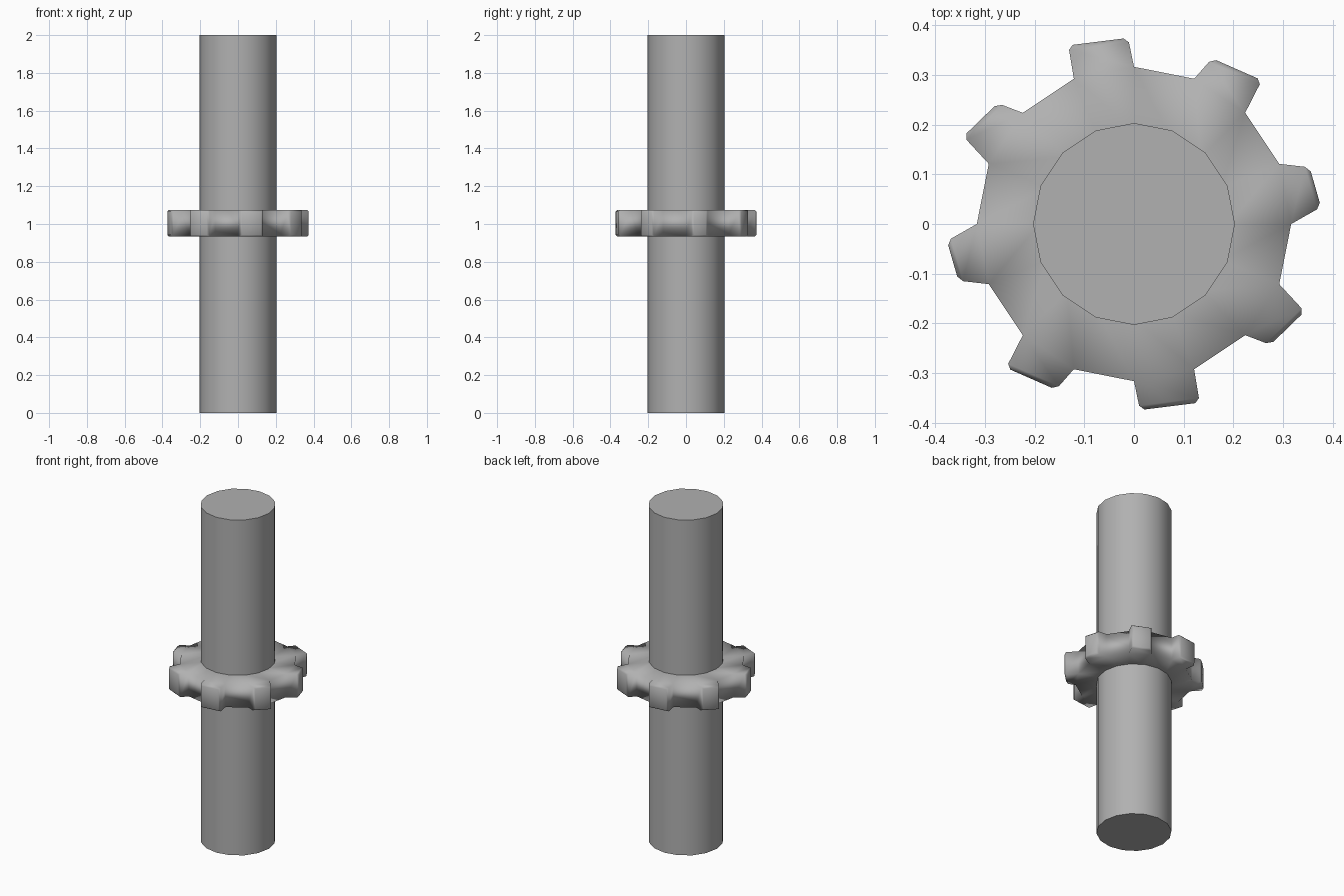
import bpy, bmesh, math

if "Cube" in bpy.data.objects:
    bpy.data.objects.remove(bpy.data.objects["Cube"])

# Darker grey shared by both parts
grey = bpy.data.materials.new("dark_grey")
grey.diffuse_color = (0.44, 0.44, 0.44, 1)
grey.use_nodes = True
grey.node_tree.nodes["Principled BSDF"].inputs["Base Color"].default_value = grey.diffuse_color

# Shaft: 16-sided rod
bpy.ops.mesh.primitive_cylinder_add(vertices=16, radius=0.203, depth=2, location=(0, 0, 1))
shaft = bpy.context.object
shaft.name = "shaft"
shaft.data.materials.append(grey)
bpy.ops.object.shade_smooth_by_angle(angle=math.radians(40))

# Gear: 16 sectors, every other one carries a slightly irregular tooth
Z0, Z1 = 0.934, 1.074
R_IN, R_ROOT = 0.19, 0.316
tips = [((0.376, 0.034), (0.353, 0.114)),
        ((0.257, 0.289), (0.157, 0.333)),
        ((-0.012, 0.374), (-0.132, 0.359)),
        ((-0.274, 0.243), (-0.343, 0.176))]
tips += [tuple((-x, -y) for x, y in t) for t in tips]   # opposite half

bm = bmesh.new()


def pair(x, y):
    """Bottom and top vertex at one plan position."""
    return bm.verts.new((x, y, Z0)), bm.verts.new((x, y, Z1))


def ring(r):
    return [pair(r * math.cos(i * math.pi / 8), r * math.sin(i * math.pi / 8)) for i in range(16)]


def wall(a, b):
    bm.faces.new((a[0], b[0], b[1], a[1]))


def caps(a, b, c, d):
    bm.faces.new((a[1], b[1], c[1], d[1]))
    bm.faces.new((d[0], c[0], b[0], a[0]))


inner, root = ring(R_IN), ring(R_ROOT)
bevel_edges = []
for i in range(16):
    j = (i + 1) % 16
    caps(inner[i], root[i], root[j], inner[j])
    if i % 2:
        wall(root[i], root[j])
    else:
        p, q = [pair(*c) for c in tips[i // 2]]
        caps(root[i], p, q, root[j])
        wall(root[i], p)
        wall(p, q)
        wall(q, root[j])
        for a, b in ((p[0], p[1]), (q[0], q[1]), (p[0], q[0]), (p[1], q[1])):
            bevel_edges.append(bm.edges.get((a, b)))

# Softened tooth tips
bmesh.ops.bevel(bm, geom=bevel_edges, offset=0.009, offset_type='OFFSET',
                segments=1, profile=0.5, affect='EDGES')
bmesh.ops.recalc_face_normals(bm, faces=bm.faces)

# Fully smooth shading, so the teeth blend softly into the disc
for f in bm.faces:
    f.smooth = True
mesh = bpy.data.meshes.new("gear")
bm.to_mesh(mesh)
bm.free()
mesh.materials.append(grey)
gear = bpy.data.objects.new("gear", mesh)
bpy.context.collection.objects.link(gear)
